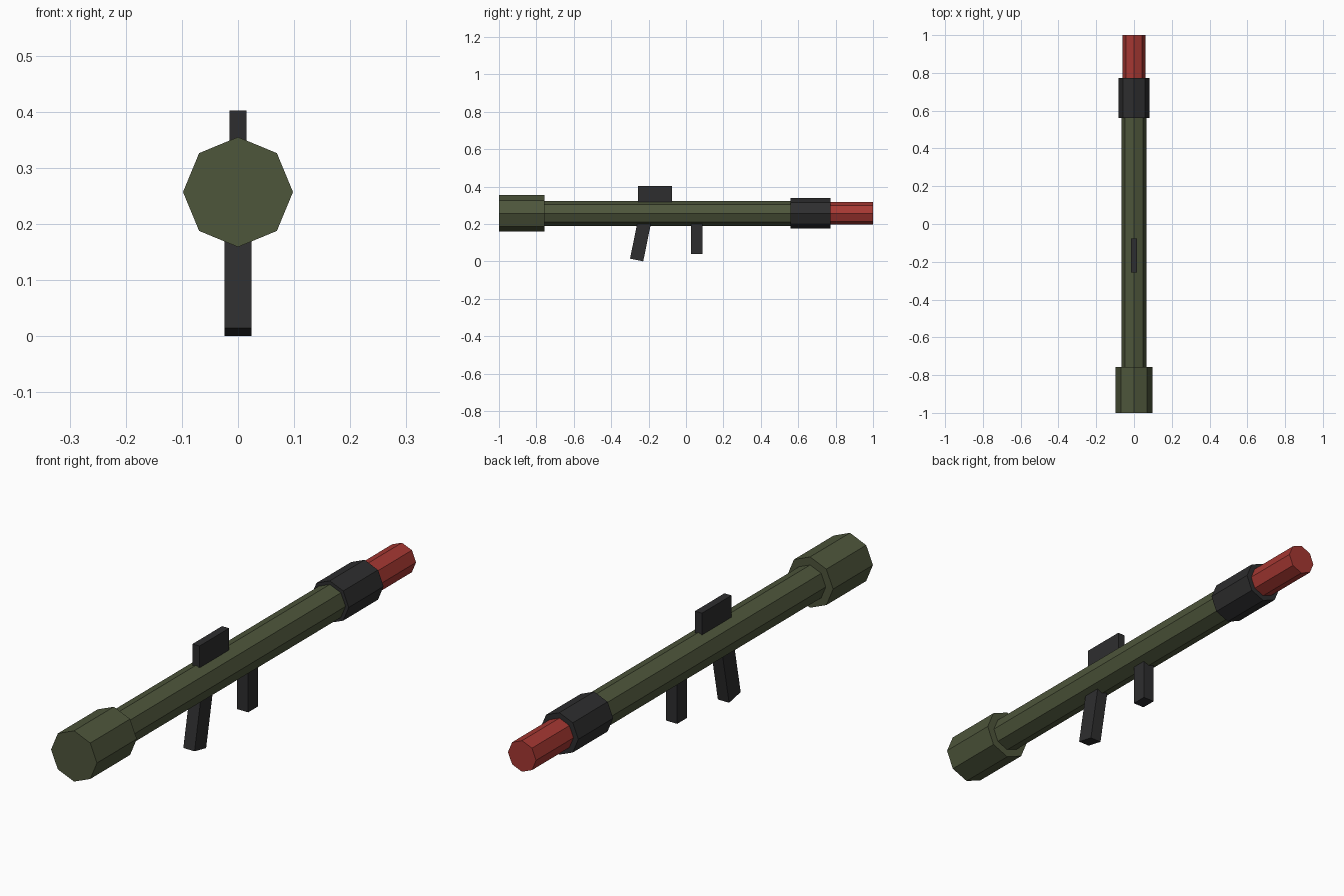
import bpy
import math

if "Cube" in bpy.data.objects:
    bpy.data.objects.remove(bpy.data.objects["Cube"])

CENTRE_Z = 0.257  # height of the barrel axis


def material(name, colour):
    m = bpy.data.materials.new(name)
    m.diffuse_color = (*colour, 1)
    m.use_nodes = True
    m.node_tree.nodes["Principled BSDF"].inputs["Base Color"].default_value = m.diffuse_color
    return m


olive = material("olive green", (0.076, 0.092, 0.044))
black = material("matt black", (0.027, 0.027, 0.028))
red = material("warhead red", (0.38, 0.039, 0.032))


def finish(obj, name, mat):
    obj.name = name
    obj.data.materials.append(mat)
    return obj


def octagon(name, radius, y0, y1, mat):
    """Eight-sided prism along y, corner pointing up."""
    bpy.ops.mesh.primitive_cylinder_add(
        vertices=8, radius=radius, depth=y1 - y0,
        location=(0, (y0 + y1) / 2, CENTRE_Z), rotation=(math.pi / 2, 0, 0))
    return finish(bpy.context.object, name, mat)


def box(name, size, location, mat, tilt=0.0):
    bpy.ops.mesh.primitive_cube_add(size=1, location=location, rotation=(tilt, 0, 0))
    obj = bpy.context.object
    obj.scale = size
    return finish(obj, name, mat)


# Barrel sections, rear to muzzle
octagon("rear_flare", 0.098, -1.0, -0.757, olive)
octagon("barrel", 0.067, -0.757, 0.565, olive)
octagon("muzzle_collar", 0.081, 0.56, 0.772, black)
octagon("warhead", 0.06, 0.772, 1.0, red)

# Sight block on top
box("sight", (0.03, 0.18, 0.10), (0, -0.166, 0.352), black)

# Front handle, upright
box("front_grip", (0.048, 0.06, 0.18), (0, 0.058, 0.13), black)

# Rear handle, leaning: built upward from the centre of its lower end
tilt = math.radians(-11.5)
length = 0.22
base_y, base_z = -0.264, 0.0075
box("rear_grip", (0.048, 0.072, length),
    (0, base_y - math.sin(tilt) * length / 2, base_z + math.cos(tilt) * length / 2),
    black, tilt)
